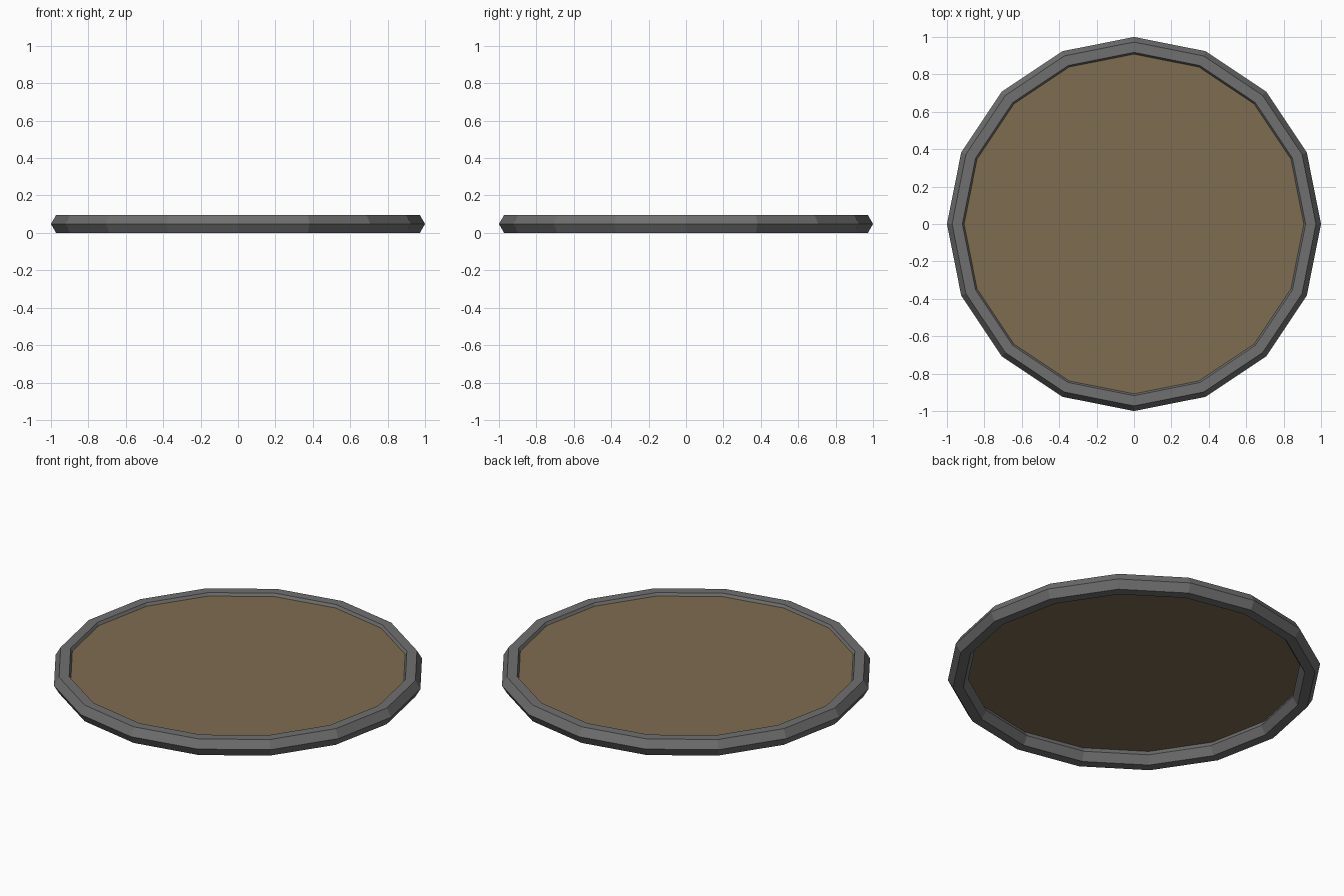
import bpy, math

if "Cube" in bpy.data.objects:
    bpy.data.objects.remove(bpy.data.objects["Cube"])

SIDES = 16
TUBE = 0.055
HALF_H = TUBE * math.sin(math.radians(60))


def paint(obj, name, color):
    mat = bpy.data.materials.new(name)
    mat.diffuse_color = color
    mat.use_nodes = True
    mat.node_tree.nodes["Principled BSDF"].inputs["Base Color"].default_value = mat.diffuse_color
    obj.data.materials.append(mat)


# Rim: 16-sided ring with a hexagonal section, flat on top and bottom
bpy.ops.mesh.primitive_torus_add(major_segments=SIDES, minor_segments=6,
                                 major_radius=1 - TUBE, minor_radius=TUBE,
                                 location=(0, 0, HALF_H))
rim = bpy.context.object
rim.name = "rim"
rim.data.polygons.foreach_set("use_smooth", [False] * len(rim.data.polygons))

# Panel: thin flat sheet set just below the top of the rim
bpy.ops.mesh.primitive_circle_add(vertices=SIDES, radius=0.91, fill_type='NGON',
                                  location=(0, 0, 0.079))
panel = bpy.context.object
panel.name = "panel"
paint(panel, "tan", (0.21, 0.15, 0.08, 1))
paint(rim, "dark_grey", (0.16, 0.16, 0.16, 1))
